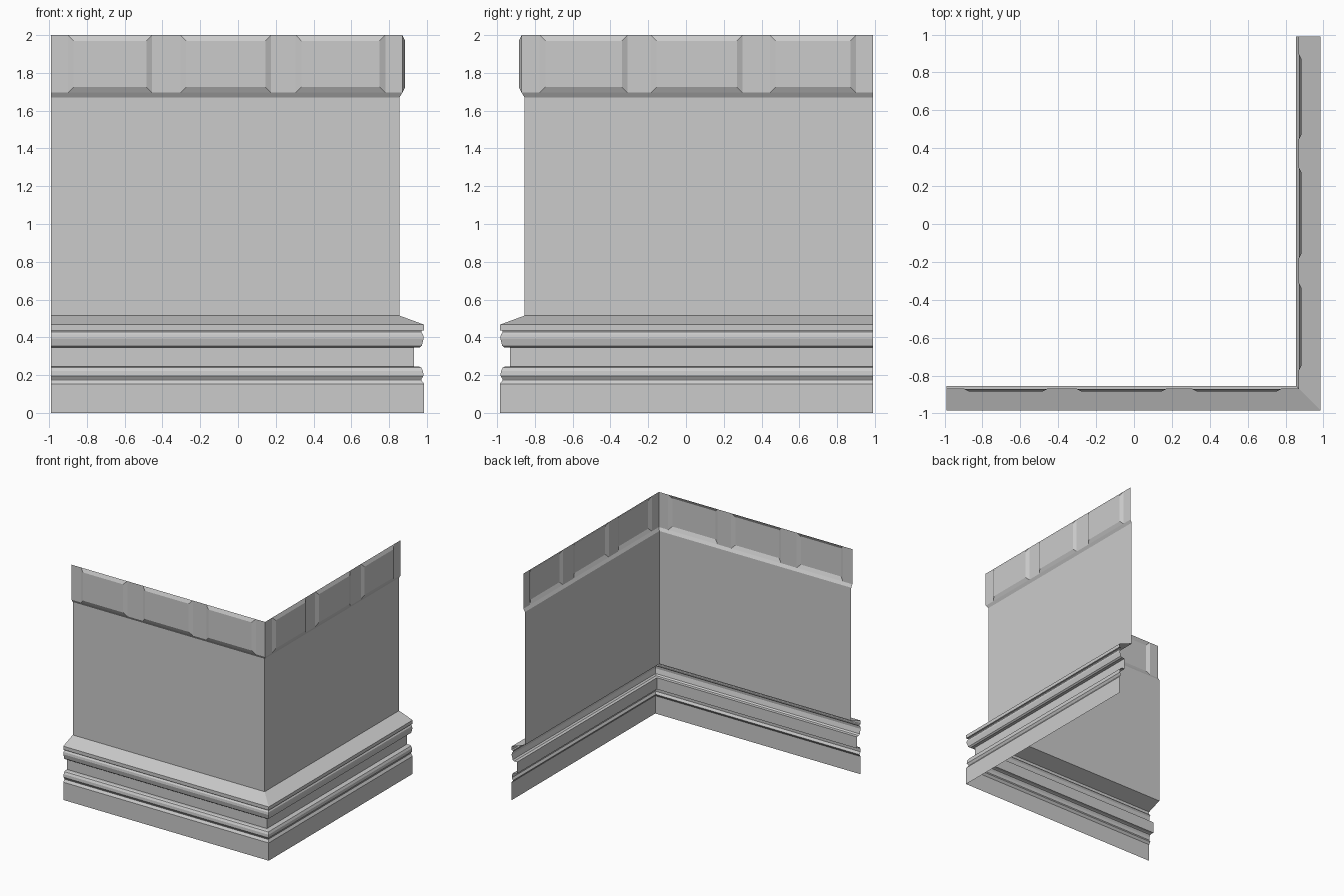
import bpy, bmesh

if "Cube" in bpy.data.objects:
    bpy.data.objects.remove(bpy.data.objects["Cube"])

END = 0.99            # open ends of both wall runs
SLOPE = 0.03          # width of the chamfer around each raised stone


def front(u, profile):
    return [(u, -d, z) for d, z in profile]


def side(u, profile):
    return [(d, u, z) for d, z in profile]


def corner(profile):
    return [(d, -d, z) for d, z in profile]


def skin(name, columns):
    """Join neighbouring columns of points into an open, flat-shaded sheet."""
    bm = bmesh.new()
    cols = [[bm.verts.new(p) for p in c] for c in columns]
    for a, b in zip(cols, cols[1:]):
        for i in range(len(a) - 1):
            bm.faces.new((a[i], b[i], b[i + 1], a[i + 1]))
    bmesh.ops.remove_doubles(bm, verts=bm.verts, dist=0.0005)
    mesh = bpy.data.meshes.new(name)
    bm.to_mesh(mesh)
    bm.free()
    obj = bpy.data.objects.new(name, mesh)
    bpy.context.collection.objects.link(obj)
    return obj


def sweep(name, profile):
    return skin(name, [front(-END, profile), corner(profile), side(END, profile)])


# Base moulding: plinth, two rounded beads with a recess between, sloped top
sweep("base_moulding", [
    (0.985, 0), (0.985, 0.154), (0.97, 0.175), (0.972, 0.18),
    (0.982, 0.196), (0.98, 0.222), (0.97, 0.24), (0.958, 0.245),
    (0.932, 0.245), (0.932, 0.345), (0.96, 0.345), (0.973, 0.355),
    (0.983, 0.395), (0.98, 0.415), (0.97, 0.428), (0.972, 0.435),
    (0.985, 0.437), (0.985, 0.467), (0.855, 0.515)])

# Plain wall
sweep("wall", [(0.855, 0.515), (0.855, 1.67)])

# Top band: joints lie on the lower level, stones stand out from it
joint = [(0.855, 1.67), (0.87, 1.695), (0.87, 1.695), (0.87, 2.0), (0.87, 2.0)]
stone = [(0.855, 1.67), (0.87, 1.695), (0.885, 1.725), (0.885, 1.97), (0.87, 2.0)]


def stones(place, spans):
    cols = []
    for a, b in spans:
        cols += [place(a, joint), place(a + SLOPE, stone),
                 place(b - SLOPE, stone), place(b, joint)]
    return cols


skin("top_band",
     [front(-END, joint)]
     + stones(front, [(-0.90, -0.455), (-0.305, 0.175), (0.305, 0.78)])
     + [corner(joint)]
     + stones(side, [(-0.775, -0.31), (-0.185, 0.30), (0.445, 0.90)])
     + [side(END, joint)])
